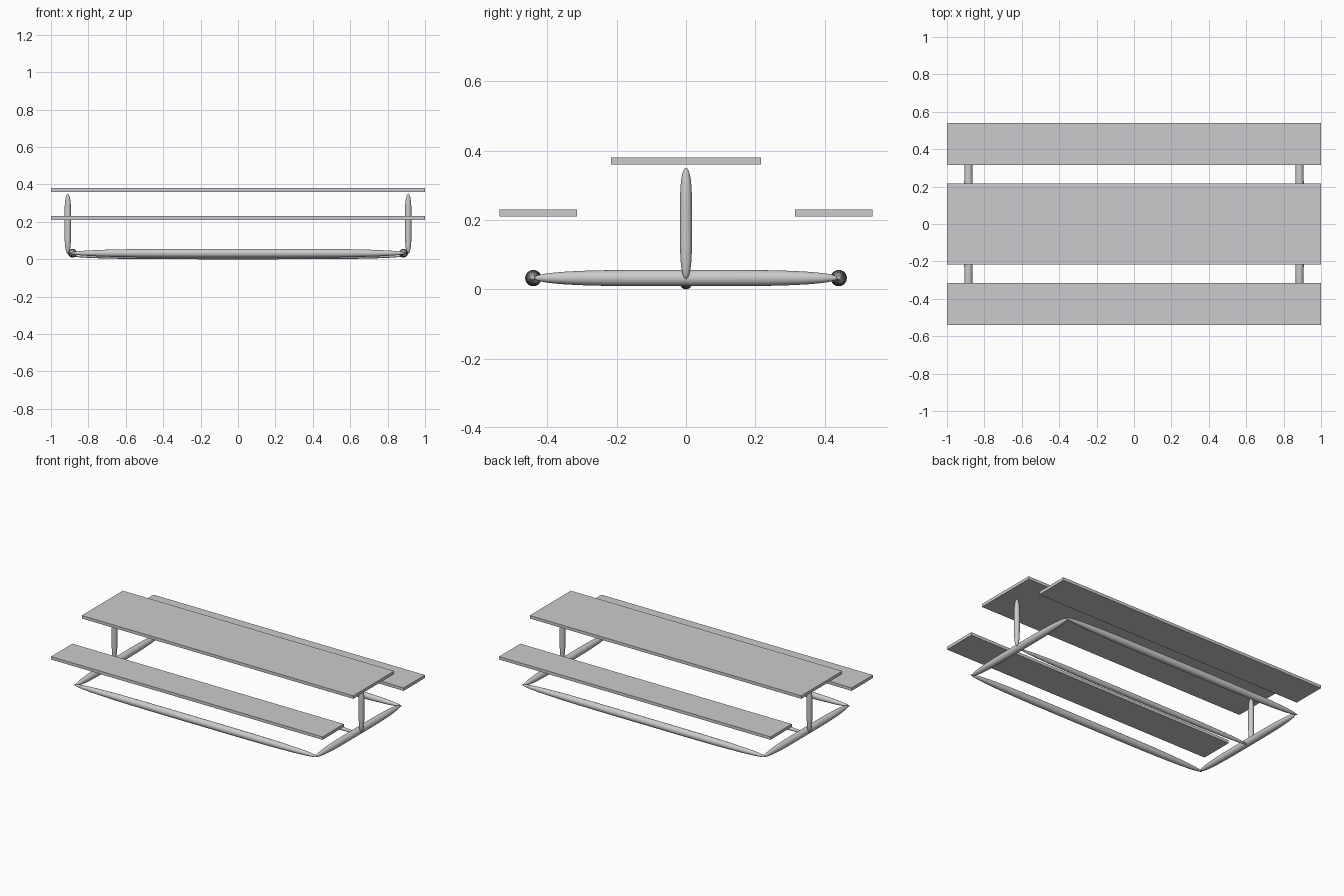
import bpy
import bmesh
import math
from mathutils import Matrix, Vector

cube = bpy.data.objects.get("Cube")
if cube:
    bpy.data.objects.remove(cube, do_unlink=True)

# One plain grey for everything
grey = bpy.data.materials.new("light grey")
grey.use_nodes = True
colour = (0.6, 0.6, 0.61, 1)
grey.diffuse_color = colour
grey.node_tree.nodes["Principled BSDF"].inputs["Base Color"].default_value = colour


def finish(name, bm, smooth=False):
    bmesh.ops.recalc_face_normals(bm, faces=bm.faces[:])
    for face in bm.faces:
        face.smooth = smooth
    mesh = bpy.data.meshes.new(name)
    bm.to_mesh(mesh)
    bm.free()
    mesh.materials.append(grey)
    obj = bpy.data.objects.new(name, mesh)
    bpy.context.collection.objects.link(obj)
    return obj


def plank(name, y, depth, z, thickness=0.02):
    bm = bmesh.new()
    bmesh.ops.create_cube(bm, size=1)
    bmesh.ops.scale(bm, vec=(2, depth, thickness), verts=bm.verts[:])
    bmesh.ops.translate(bm, vec=(0, y, z), verts=bm.verts[:])
    return finish(name, bm)


def tapered_bar(name, start, end, radius):
    """Round bar of nearly even thickness whose ends close to a point."""
    start, end = Vector(start), Vector(end)
    axis = end - start
    bm = bmesh.new()
    bmesh.ops.create_uvsphere(bm, u_segments=20, v_segments=24, radius=1)
    for v in bm.verts:
        flat = math.hypot(v.co.x, v.co.y)
        if flat > 1e-5:
            t = v.co.z
            grow = radius * math.sqrt(max(0, 1 - t ** 4)) / flat
            v.co.x *= grow
            v.co.y *= grow
        v.co.z *= axis.length / 2
    turn = axis.to_track_quat("Z", "Y").to_matrix().to_4x4()
    bm.transform(Matrix.Translation((start + end) / 2) @ turn)
    return finish(name, bm, smooth=True)


# Table top and the two benches
plank("table_top", 0, 0.432, 0.37)
for name, side in (("front_bench", -1), ("back_bench", 1)):
    plank(name, side * 0.427, 0.224, 0.22)

# Ground frame: long rails front and back
for name, side in (("front_rail", -1), ("back_rail", 1)):
    y = side * 0.441
    tapered_bar(name, (-0.9, y, 0.0325), (0.9, y, 0.0325), 0.0235)
tapered_bar("centre_rail", (-0.885, 0, 0.0175), (0.885, 0, 0.0175), 0.0175)

# Cross rails and upright posts at both ends
for name, side in (("right", -1), ("left", 1)):
    x = side * 0.885
    tapered_bar(name + "_cross_rail", (x, -0.441, 0.0325), (x, 0.441, 0.0325), 0.0235)
    x = side * 0.91
    tapered_bar(name + "_post", (x, 0, 0.03), (x, 0, 0.351), 0.0175)
